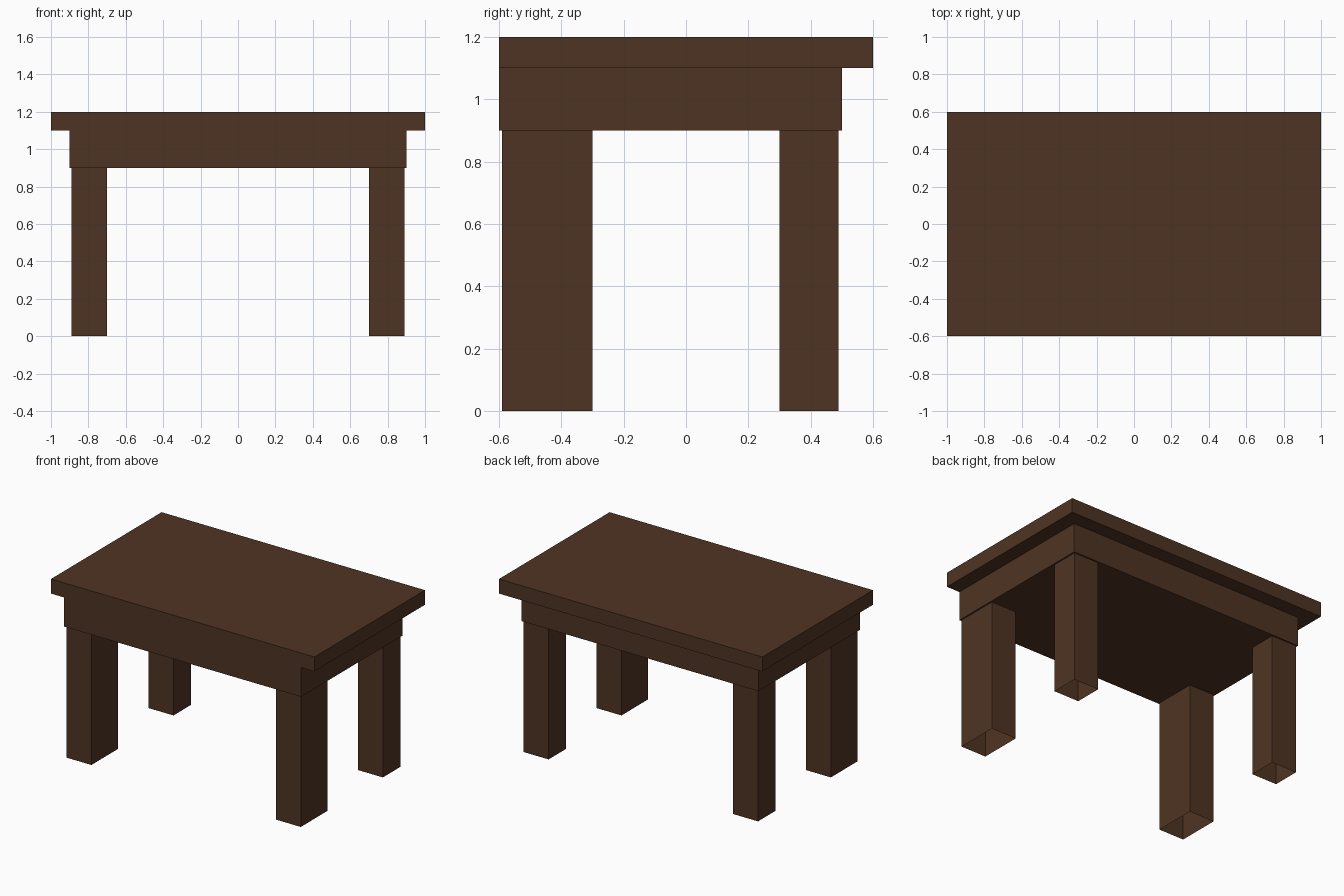
import bpy
import bmesh

if "Cube" in bpy.data.objects:
    bpy.data.objects.remove(bpy.data.objects["Cube"])

wood = bpy.data.materials.new("dark brown wood")
wood.diffuse_color = (0.078, 0.034, 0.017, 1.0)
wood.use_nodes = True
wood.node_tree.nodes["Principled BSDF"].inputs["Base Color"].default_value = wood.diffuse_color


def box(name, x, y, z, open_ends=()):
    """Box from (min, max) ranges; open_ends lists z directions (+1 / -1) left open."""
    bm = bmesh.new()
    bmesh.ops.create_cube(bm, size=1.0)
    for v in bm.verts:
        v.co = [lo + (c + 0.5) * (hi - lo) for c, (lo, hi) in zip(v.co, (x, y, z))]
    bm.normal_update()
    gone = [f for f in bm.faces if round(f.normal.z) in open_ends]
    bmesh.ops.delete(bm, geom=gone, context='FACES_ONLY')
    mesh = bpy.data.meshes.new(name)
    bm.to_mesh(mesh)
    bm.free()
    mesh.materials.append(wood)
    obj = bpy.data.objects.new(name, mesh)
    bpy.context.collection.objects.link(obj)
    return obj


# Table top overhangs the sides and back, flush with the apron at the front
box("table_top", (-1.0, 1.0), (-0.6, 0.6), (1.1, 1.2))
box("apron", (-0.9, 0.9), (-0.6, 0.5), (0.9, 1.1), open_ends=(1,))

# Hollow legs, open at the bottom; the front pair is deeper
for part, y in (("front", (-0.59, -0.30)), ("back", (0.30, 0.49))):
    for side, x in (("left", (-0.89, -0.70)), ("right", (0.70, 0.89))):
        box(f"{part}_{side}_leg", x, y, (0.0, 0.9), open_ends=(1, -1))
